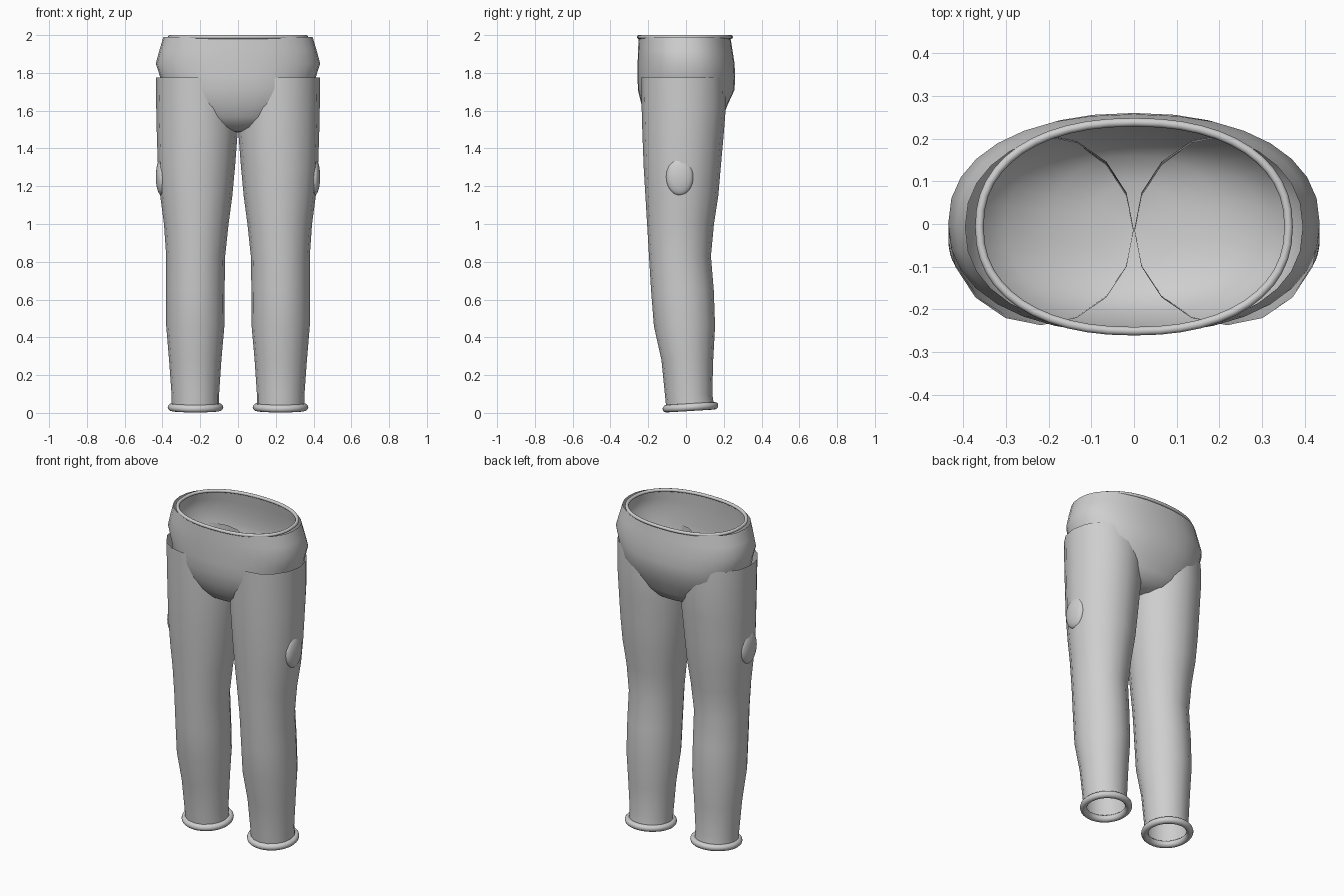
import bpy, bmesh, math
from mathutils import Vector

if "Cube" in bpy.data.objects:
    bpy.data.objects.remove(bpy.data.objects["Cube"])

grey = bpy.data.materials.new("plain grey")
grey.diffuse_color = (0.62, 0.62, 0.62, 1)
grey.use_nodes = True
grey.node_tree.nodes["Principled BSDF"].inputs["Base Color"].default_value = grey.diffuse_color


def oval(cx, rx, front, back, z, n, power=2.0, tilt=0.0):
    """Points of a (super)ellipse spanning front..back in y."""
    cy, ry = (front + back) / 2, (back - front) / 2
    pts = []
    for i in range(n):
        a = 2 * math.pi * i / n
        c, s = math.cos(a), math.sin(a)
        x = math.copysign(abs(c) ** (2 / power), c) * rx
        y = math.copysign(abs(s) ** (2 / power), s) * ry
        pts.append(Vector((cx + x, cy + y, z + tilt * y)))
    return pts


def finish(bm, name, angle=50):
    bmesh.ops.recalc_face_normals(bm, faces=bm.faces)
    me = bpy.data.meshes.new(name)
    bm.to_mesh(me)
    bm.free()
    me.materials.append(grey)
    ob = bpy.data.objects.new(name, me)
    bpy.context.collection.objects.link(ob)
    bpy.ops.object.select_all(action='DESELECT')
    ob.select_set(True)
    bpy.context.view_layer.objects.active = ob
    bpy.ops.object.shade_smooth_by_angle(angle=math.radians(angle))
    return ob


def loft(name, rings, tip=None, closed=False):
    bm = bmesh.new()
    loops = [[bm.verts.new(p) for p in r] for r in rings]
    pairs = list(zip(loops, loops[1:]))
    if closed:
        pairs.append((loops[-1], loops[0]))
    for a, b in pairs:
        n = len(a)
        for i in range(n):
            j = (i + 1) % n
            bm.faces.new((a[i], a[j], b[j], b[i]))
    if tip is not None:
        t, a = bm.verts.new(tip), loops[-1]
        for i in range(len(a)):
            bm.faces.new((a[i], a[(i + 1) % len(a)], t))
    return finish(bm, name)


def trim_ring(name, cx, rx, front, back, z, r, power=2.0, tilt=0.0):
    """Round tube following an oval."""
    rings = []
    for k in range(12):
        a = 2 * math.pi * k / 12
        d = r * math.cos(a)
        rings.append(oval(cx, rx + d, front - d, back + d,
                          z + r * math.sin(a), 48, power, tilt))
    return loft(name, rings, closed=True)


# hips: open at the waist, rounded closed crotch  (half width, front, back, z)
hip_profile = [
    (0.395, -0.250, 0.235, 1.99),
    (0.416, -0.254, 0.246, 1.92),
    (0.435, -0.256, 0.257, 1.85),
    (0.413, -0.256, 0.260, 1.78),
    (0.400, -0.255, 0.257, 1.71),
    (0.365, -0.235, 0.220, 1.63),
    (0.300, -0.207, 0.195, 1.565),
    (0.200, -0.170, 0.160, 1.515),
    (0.100, -0.100, 0.095, 1.49),
]
loft("hips", [oval(0, w, f, b, z, 32, 2.25) for w, f, b, z in hip_profile],
     tip=(0, 0, 1.484))

# waistband trim
trim_ring("waistband", 0, 0.362, -0.251, 0.238, 1.99, 0.01, 2.25)

# leg profile (inner x, outer x, front, back, z)
leg_profile = [
    (0.001, 0.435, -0.237, 0.207, 1.775),
    (0.001, 0.433, -0.235, 0.211, 1.62),
    (0.002, 0.430, -0.231, 0.200, 1.48),
    (0.016, 0.424, -0.224, 0.184, 1.30),
    (0.030, 0.412, -0.215, 0.171, 1.15),
    (0.050, 0.392, -0.206, 0.148, 1.00),
    (0.068, 0.380, -0.196, 0.132, 0.83),
    (0.071, 0.380, -0.185, 0.147, 0.65),
    (0.072, 0.380, -0.170, 0.154, 0.46),
    (0.088, 0.365, -0.130, 0.144, 0.28),
    (0.100, 0.352, -0.112, 0.139, 0.10),
    (0.100, 0.351, -0.105, 0.150, 0.03),
]
for side, s in (("right", 1), ("left", -1)):
    # open trouser leg
    loft(side + "_leg",
         [oval(s * (i + o) / 2, (o - i) / 2, f, b, z, 16)
          for i, o, f, b, z in leg_profile])
    # rolled hem, slightly higher at the back
    trim_ring(side + "_hem", s * 0.225, 0.127, -0.104, 0.151,
              0.030, 0.020, tilt=0.06)
    # domed pad on the outer thigh
    bm = bmesh.new()
    bmesh.ops.create_uvsphere(bm, u_segments=24, v_segments=16, radius=1)
    for v in bm.verts:
        v.co = Vector((s * 0.405 + v.co.x * 0.030,
                       -0.033 + v.co.y * 0.072, 1.25 + v.co.z * 0.098))
    finish(bm, side + "_thigh_pad")
